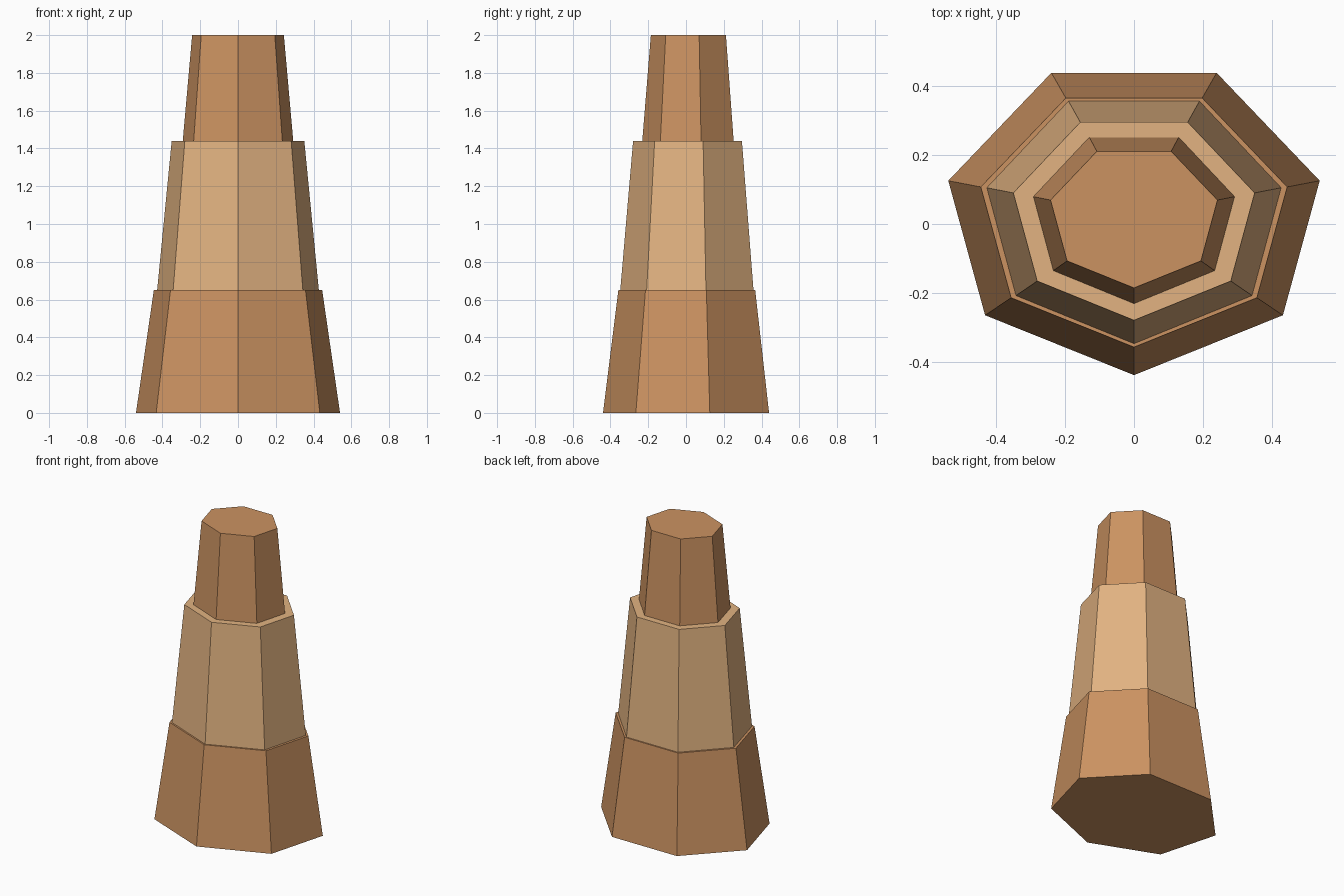
import bpy, bmesh
from math import sin, cos, tau

if "Cube" in bpy.data.objects:
    bpy.data.objects.remove(bpy.data.objects["Cube"])

SIDES = 7
CENTRE_Y = 0.023  # offset that centres the heptagon's depth on y = 0


def material(name, color):
    mat = bpy.data.materials.new(name)
    mat.diffuse_color = (*color, 1)
    mat.use_nodes = True
    mat.node_tree.nodes["Principled BSDF"].inputs["Base Color"].default_value = mat.diffuse_color
    return mat


def tier(name, z0, r0, z1, r1, mat):
    """Tapered, slightly flattened heptagonal block with a corner facing -y."""
    bm = bmesh.new()
    rings = []
    for z, (rx, ry) in ((z0, r0), (z1, r1)):
        rings.append([bm.verts.new((rx * sin(tau * i / SIDES),
                                    CENTRE_Y - ry * cos(tau * i / SIDES), z))
                      for i in range(SIDES)])
    low, high = rings
    for i in range(SIDES):
        j = (i + 1) % SIDES
        bm.faces.new((low[i], low[j], high[j], high[i]))
    bm.faces.new(low[::-1])
    bm.faces.new(high)
    mesh = bpy.data.meshes.new(name)
    bm.to_mesh(mesh)
    bm.free()
    mesh.materials.append(mat)
    obj = bpy.data.objects.new(name, mesh)
    bpy.context.collection.objects.link(obj)


brown = material("brown", (0.60, 0.29, 0.12))
tan = material("tan", (0.76, 0.45, 0.22))

# Three stacked tiers: (x radius, y radius) at bottom and top
tier("lower_tier", 0.0, (0.554, 0.4625), 0.65, (0.457, 0.381), brown)
tier("middle_tier", 0.65, (0.439, 0.371), 1.44, (0.360, 0.303), tan)
tier("upper_tier", 1.44, (0.300, 0.2545), 2.0, (0.249, 0.209), brown)
